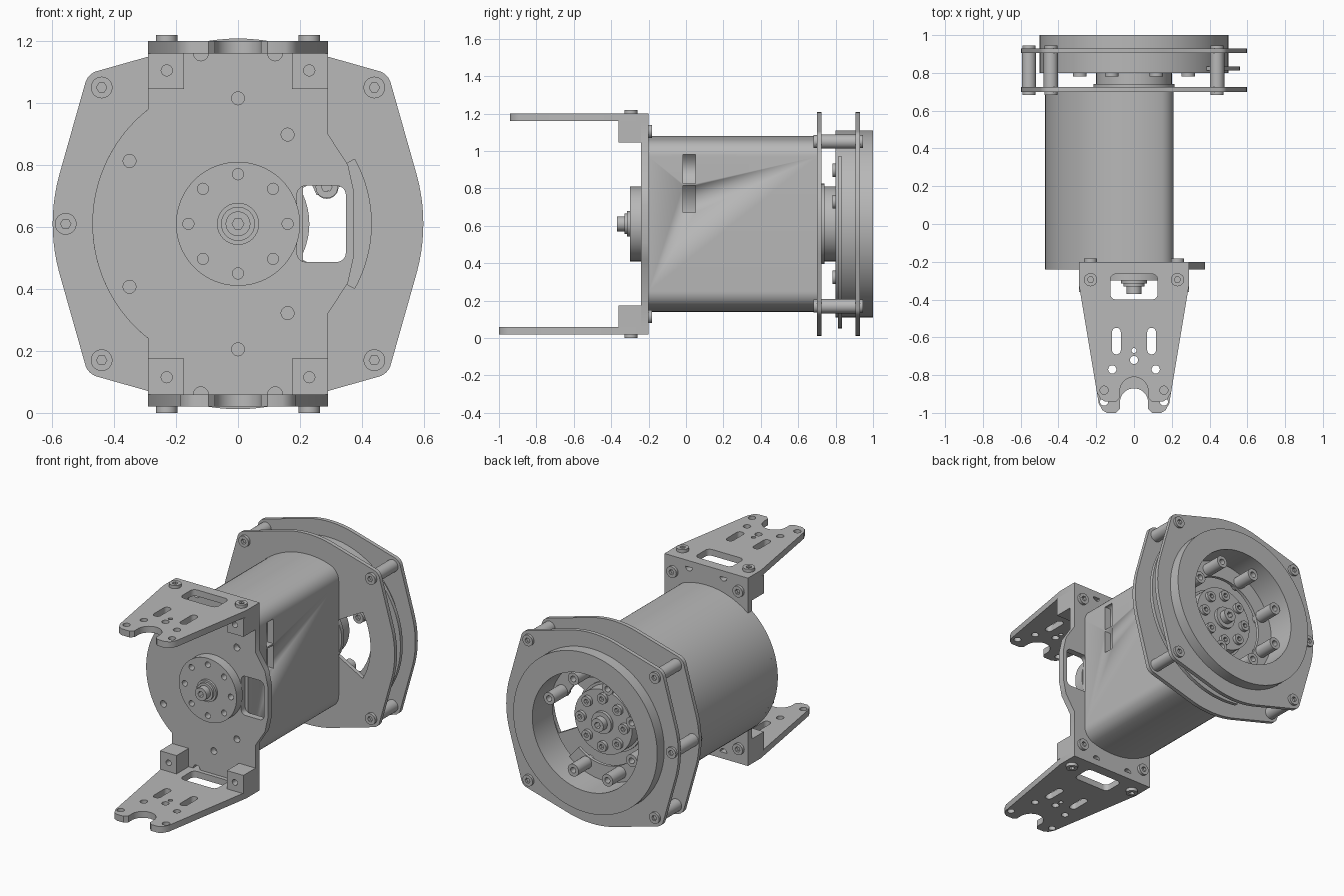
import bpy, bmesh
from math import sin, cos, radians, pi, hypot
from mathutils import Matrix

if "Cube" in bpy.data.objects:
    bpy.data.objects.remove(bpy.data.objects["Cube"])

AXIS_Z = 0.61  # height of the motor axis
grey = bpy.data.materials.new("machined_grey")
grey.use_nodes = True
COLOR = (0.48, 0.48, 0.48, 1)
grey.diffuse_color = COLOR
grey.node_tree.nodes["Principled BSDF"].inputs["Base Color"].default_value = COLOR
parts = []


def arc(cx, cy, r, a0, a1, n=24):
    return [(cx + r * cos(radians(a0 + (a1 - a0) * i / n)),
             cy + r * sin(radians(a0 + (a1 - a0) * i / n))) for i in range(n + 1)]


def circle(cx, cy, r, n=None):
    n = n or (16 if r < 0.1 else 80)
    return arc(cx, cy, r, 0, 360, n)[:-1]


def round_rect(x0, x1, y0, y1, r):
    pts = []
    for cx, cy, a in ((x1 - r, y1 - r, 0), (x0 + r, y1 - r, 90),
                      (x0 + r, y0 + r, 180), (x1 - r, y0 + r, 270)):
        pts += arc(cx, cy, r, a, a + 90, 8)
    return pts


def sector(r0, r1, a0, a1):
    return arc(0, 0, r1, a0, a1, 48) + arc(0, 0, r0, a1, a0, 48)


def hull(points):
    pts = sorted(set(points))
    def half(seq):
        out = []
        for p in seq:
            while len(out) > 1 and ((out[-1][0] - out[-2][0]) * (p[1] - out[-2][1])
                                    - (out[-1][1] - out[-2][1]) * (p[0] - out[-2][0])) <= 0:
                out.pop()
            out.append(p)
        return out[:-1]
    return half(pts) + half(pts[::-1])


def extrude(name, loops, lo, hi, axis="Y"):
    """Extrude an outline with holes; Y parts are drawn around the motor axis."""
    cu = bpy.data.curves.new(name, "CURVE")
    cu.dimensions, cu.fill_mode, cu.extrude = "2D", "BOTH", (hi - lo) / 2
    for loop in loops:
        sp = cu.splines.new("POLY")
        sp.points.add(len(loop) - 1)
        for p, (x, y) in zip(sp.points, loop):
            p.co = (x, y, 0, 1)
        sp.use_cyclic_u = True
    tmp = bpy.data.objects.new(name + "_curve", cu)
    me = bpy.data.meshes.new_from_object(tmp)
    bpy.data.objects.remove(tmp)
    mid = (lo + hi) / 2
    if axis == "Y":
        me.transform(Matrix.Translation((0, mid, AXIS_Z)) @ Matrix.Rotation(pi / 2, 4, "X"))
    else:
        me.transform(Matrix.Translation((0, 0, mid)))
    bm = bmesh.new()
    bm.from_mesh(me)
    bmesh.ops.remove_doubles(bm, verts=bm.verts, dist=1e-5)
    bmesh.ops.recalc_face_normals(bm, faces=bm.faces)
    bm.to_mesh(me)
    bm.free()
    me.name = name
    me.materials.clear()
    me.materials.append(grey)
    ob = bpy.data.objects.new(name, me)
    bpy.context.collection.objects.link(ob)
    parts.append(ob)
    return ob


def screw(name, x, y, lo, hi, r=0.035, axis="Y"):
    extrude(name, [circle(x, y, r, 24), circle(x, y, r * 0.48, 6)], lo, hi, axis)


def polar(r, deg):
    return r * cos(radians(deg)), r * sin(radians(deg))


# Motor housing: round on one side, flat with filleted corners on the other
housing = extrude("motor_housing", [arc(0, 0, 0.47, 71.6, 288.4, 72)
                  + arc(0.12, -0.36, 0.09, -71.6, 0, 10)[1:]
                  + arc(0.12, 0.36, 0.09, 0, 71.6, 10)[:-1]], -0.20, 0.70)
for i, (z0, z1) in enumerate(((0.67, 0.815), (0.825, 0.98))):
    cutter = extrude("slot_cutter", [[(0.17, z0 - AXIS_Z), (0.25, z0 - AXIS_Z),
                     (0.25, z1 - AXIS_Z), (0.17, z1 - AXIS_Z)]], -0.015, 0.05)
    parts.remove(cutter)
    cutter.hide_render = True
    cutter.hide_viewport = True
    cutter.display_type = "WIRE"
    mod = housing.modifiers.new("cable_slot", "BOOLEAN")
    mod.operation, mod.object, mod.solver = "DIFFERENCE", cutter, "EXACT"

# Front mounting plate with side window and bolt holes
top_edge = ([(0.29, 0.55)] + arc(0.12, 0.55, 0.024, 0, -180, 10)
            + arc(-0.12, 0.55, 0.024, 0, -180, 10) + [(-0.29, 0.55)])
bottom_edge = [(x, -y) for x, y in reversed(top_edge)]
side = [(0.29, -0.29), (0.355, -0.19), (0.375, -0.1)]
plate = (top_edge + arc(0, 0, 0.47, 128.1, 231.9, 40) + bottom_edge
         + side + [(x, -y) for x, y in reversed(side)])
holes = [circle(x, s * y, 0.021) for s in (1, -1)
         for x, y in ((0, 0.405), (-0.35, 0.203), (0.16, 0.288))]
extrude("front_plate", [plate, round_rect(0.19, 0.348, -0.123, 0.123, 0.03)] + holes, -0.24, -0.20)

# Front output hub and stepped shaft
extrude("front_hub", [circle(0, 0, 0.20)] + [circle(*polar(0.16, a), 0.018)
        for a in range(0, 360, 45)], -0.30, -0.24)
extrude("front_hub_core", [circle(0, 0, 0.135)], -0.27, -0.235)
for name, r, lo in (("hub_collar", 0.068, -0.315), ("hub_washer", 0.055, -0.33)):
    extrude(name, [circle(0, 0, r, 32)], lo, -0.29)
screw("hub_center_screw", 0, 0, -0.37, -0.33, 0.04)


# Forked brackets above and below the front plate
def bracket(name, tip, lo, hi):
    shift = tip + 0.94
    edge = lambda y: 0.29 + 0.167 * (y + 0.33)
    half = [(0.29, -0.20), (0.29, -0.33), (edge(tip + 0.05), tip + 0.05),
            (edge(tip) - 0.01, tip + 0.015), (edge(tip) - 0.035, tip),
            (0.095, tip), (0.075, tip + 0.02)]
    notch = arc(0, -0.885 + shift, 0.075, 0, 180, 20)
    outline = half + notch + [(-x, y) for x, y in reversed(half)]
    cuts = [round_rect(-0.125, 0.125, -0.40, -0.265, 0.03),
            circle(0, -0.67, 0.013), circle(0, -0.72, 0.022)]
    for s in (1, -1):
        cuts += [round_rect(s * 0.093 - 0.023, s * 0.093 + 0.023, -0.69, -0.55, 0.022),
                 circle(s * 0.115, -0.77, 0.022), circle(s * 0.158, -0.88 + shift, 0.022)]
    extrude(name, [outline] + cuts, lo, hi, "Z")


bracket("upper_bracket", -0.94, 1.16, 1.20)
bracket("lower_bracket", -1.0, 0.02, 0.06)

# Corner blocks and their screws
for sx in (1, -1):
    for sz in (1, -1):
        block = [(sx * x, sz * z) for x, z in
                 ((0.175, 0.435), (0.29, 0.435), (0.29, 0.55), (0.175, 0.55))]
        extrude("corner_block", [block, circle(sx * 0.23, sz * 0.495, 0.018)], -0.36, -0.24)
        screw("block_rear_screw", sx * 0.23, sz * 0.495, -0.20, -0.182)
    screw("bracket_top_screw", sx * 0.23, -0.295, 1.20, 1.22, axis="Z")
    screw("bracket_bottom_screw", sx * 0.23, -0.295, 0.0, 0.02, axis="Z")

# Rear cage: two lobed plates joined by posts
posts = [(sx * 0.44, sz * 0.44) for sx in (1, -1) for sz in (1, -1)] + [(-0.556, 0)]
lobes = circle(0, 0, 0.598, 120)
for x, z in posts[:4]:
    lobes += circle(x, z, 0.055, 32)
cage = hull(lobes)
extrude("cage_front_plate", [cage, sector(0.23, 0.43, -29, 29)], 0.70, 0.725)
extrude("cage_rear_plate", [cage, circle(0, 0, 0.49)], 0.905, 0.93)
for x, z in posts:
    extrude("cage_post", [circle(x, z, 0.038, 24)], 0.725, 0.905)
    screw("post_front_screw", x, z, 0.682, 0.70)
    screw("post_rear_screw", x, z, 0.93, 0.945)

# Rear ring with partial outer flange and inner flange carrying standoffs
extrude("rear_ring", [circle(0, 0, 0.50, 120), circle(0, 0, 0.368)], 0.80, 1.0)
extrude("ring_outer_flange", [sector(0.49, 0.56, -100, 40)], 0.812, 0.835)
extrude("ring_inner_flange", [sector(0.27, 0.375, 20, 310)], 0.80, 0.82)
for i in range(7):
    x, z = polar(0.31, 22.5 + 45 * i)
    extrude("ring_standoff", [circle(x, z, 0.038, 24), circle(x, z, 0.018)], 0.82, 0.95)
    screw("standoff_screw", x, z, 0.782, 0.80, 0.036)

# Rear hub with its screws and shaft
extrude("rear_hub_base", [circle(0, 0, 0.215)], 0.725, 0.74)
extrude("rear_hub", [circle(0, 0, 0.20)], 0.74, 0.82)
for a in range(0, 360, 45):
    screw("rear_hub_screw", *polar(0.15, a), 0.82, 0.84, 0.032)
extrude("rear_hub_collar", [circle(0, 0, 0.068, 32)], 0.82, 0.84)
screw("rear_center_screw", 0, 0, 0.84, 0.88, 0.042)

# Smooth the round walls, keep the machined edges sharp
bpy.ops.object.select_all(action="DESELECT")
for ob in parts:
    ob.select_set(True)
bpy.context.view_layer.objects.active = housing
bpy.ops.object.shade_smooth_by_angle(angle=radians(35))
